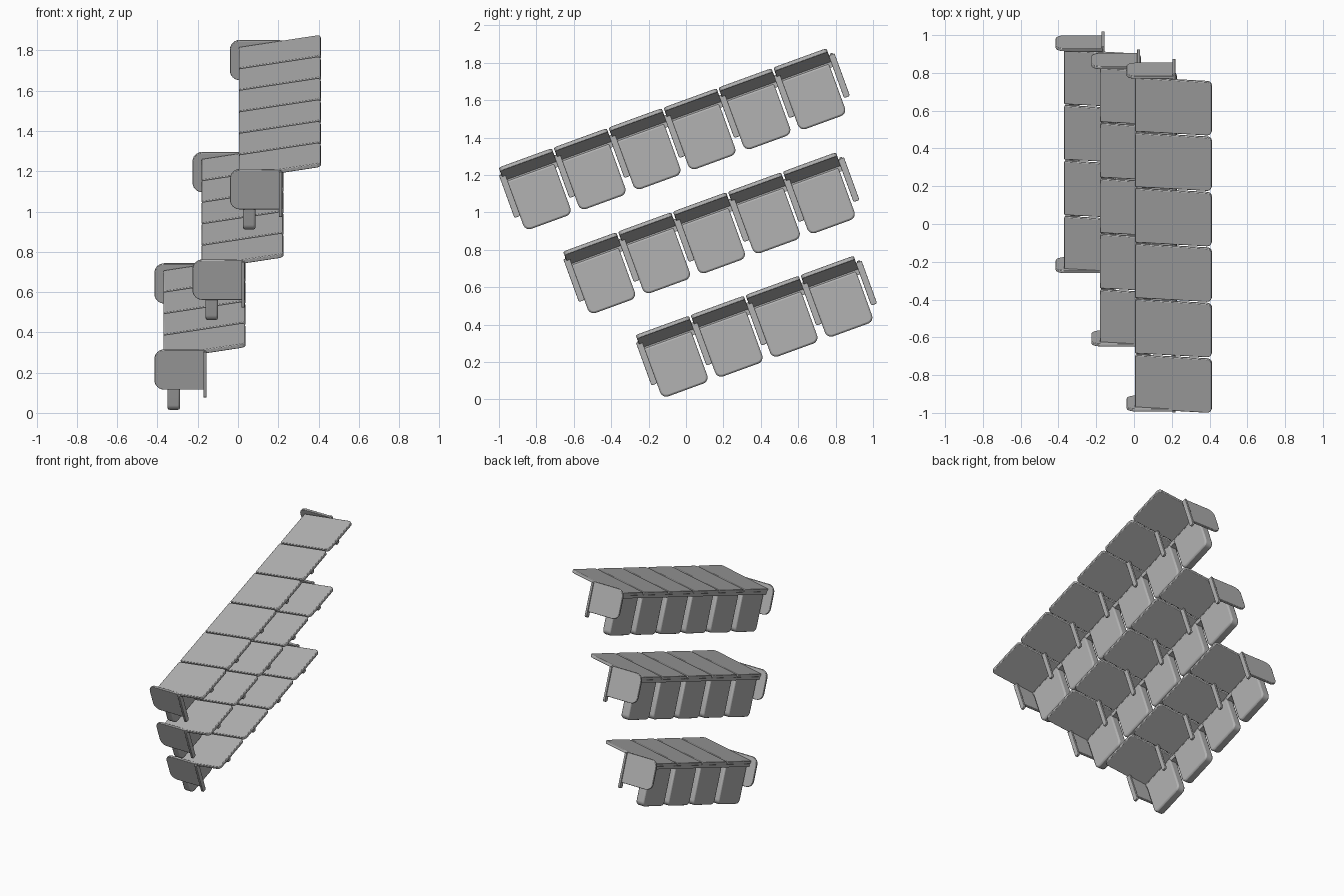
import bpy, math
from mathutils import Matrix, Vector

if "Cube" in bpy.data.objects:
    bpy.data.objects.remove(bpy.data.objects["Cube"], do_unlink=True)

grey = bpy.data.materials.new("seat grey")
grey.use_nodes = True
colour = (0.45, 0.45, 0.45, 1)
grey.diffuse_color = colour
grey.node_tree.nodes["Principled BSDF"].inputs["Base Color"].default_value = colour

SLOPE = Matrix.Rotation(math.radians(20), 4, 'X')   # rows climb towards the back
PITCH = 0.3125                                      # spacing of the seats in a row
LEAN = math.radians(9.2)                            # backrest recline
X, U, V = Vector((1, 0, 0)), Vector((0, 1, 0)), Vector((0, 0, 1))


def slab(name, origin, a, b, width, height, depth, radii, bevel):
    """Rounded rectangle in the a, b plane, extruded along a x b.
    Radii run from the origin corner round through +a, then +b."""
    n = a.cross(b)
    corners = [(0, 0, 1, 1), (width, 0, -1, 1), (width, height, -1, -1), (0, height, 1, -1)]
    outline = []
    for k, ((cx, cy, sx, sy), r) in enumerate(zip(corners, radii)):
        steps = 6 if r else 0
        for j in range(steps + 1):
            t = math.pi + k * math.pi / 2 + (j / steps * math.pi / 2 if steps else 0)
            outline.append((cx + sx * r + r * math.cos(t), cy + sy * r + r * math.sin(t)))
    o = Vector(origin)
    base = [o + a * p + b * q for p, q in outline]
    m = len(base)
    faces = [list(range(m))[::-1], list(range(m, 2 * m))]
    faces += [[i, (i + 1) % m, m + (i + 1) % m, m + i] for i in range(m)]
    mesh = bpy.data.meshes.new(name)
    mesh.from_pydata(base + [p + n * depth for p in base], [], faces)
    mesh.materials.append(grey)
    obj = bpy.data.objects.new(name, mesh)
    bpy.context.collection.objects.link(obj)
    obj.matrix_world = SLOPE
    if bevel:
        mod = obj.modifiers.new("soft edges", 'BEVEL')
        mod.width, mod.segments, mod.limit_method = bevel, 2, 'ANGLE'
    bpy.ops.object.select_all(action='DESELECT')
    obj.select_set(True)
    bpy.context.view_layer.objects.active = obj
    bpy.ops.object.shade_smooth_by_angle(angle=math.radians(35))


def seat_row(count, x, u, v):
    tilt = Vector((math.cos(LEAN), 0, math.sin(LEAN)))
    normal = tilt.cross(U)
    for i in range(count):
        s = u + i * PITCH
        # reclined backrest
        top = Vector((x + 0.005, s + 0.001, v + 1.443))
        slab("backrest", top - normal * 0.022, tilt, U, 0.41, 0.302, 0.022,
             (0, 0.025, 0.025, 0), 0.004)
        # seat cushion
        slab("seat_cushion", (x + 0.025, s + 0.019, v + 1.14), U, V, 0.268, 0.285, 0.062,
             (0.035, 0.035, 0, 0), 0.01)
    # armrests between seats and at both ends
    for i in range(count + 1):
        s = u + i * PITCH + 0.005
        slab("armrest", (x + 0.203, s - 0.017, v + 1.225), U, V, 0.034, 0.242, 0.016,
             (0.01, 0.01, 0, 0), 0.002)
    # end panels
    for i in (0, count):
        s = u + i * PITCH + 0.005
        slab("end_panel", (x - 0.04, s + 0.008, v + 1.264), X, V, 0.25, 0.21, 0.016,
             (0.05, 0, 0, 0.05), 0.003)
    # rail joining the seats
    slab("seat_rail", (x + 0.012, u + 0.01, v + 1.402), U, V, count * PITCH - 0.01, 0.03, 0.068,
         (0, 0, 0, 0), 0)


seat_row(6, 0, -0.518, 0)
seat_row(5, -0.186, -0.348, -0.54)
seat_row(4, -0.375, -0.136, -1.092)
